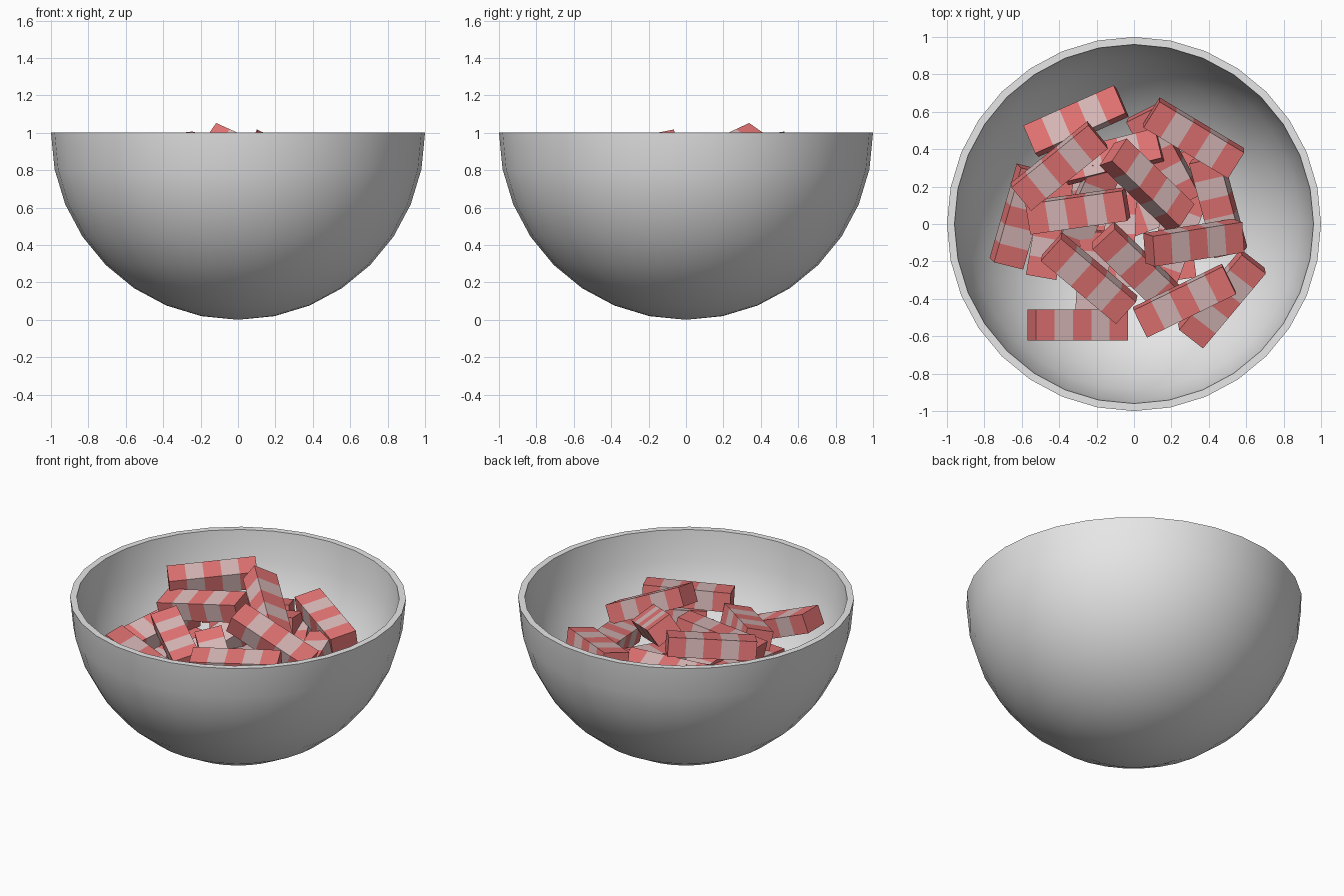
import bpy, bmesh, math
from mathutils import Euler, Vector

if "Cube" in bpy.data.objects:
    bpy.data.objects.remove(bpy.data.objects["Cube"])


def material(name, rgb):
    m = bpy.data.materials.new(name)
    m.diffuse_color = (*rgb, 1)
    m.use_nodes = True
    m.node_tree.nodes["Principled BSDF"].inputs["Base Color"].default_value = m.diffuse_color
    return m


grey = material("bowl grey", (0.8, 0.8, 0.8))
red = material("stripe red", (0.8, 0.18, 0.18))
pale = material("stripe pale pink", (0.72, 0.5, 0.5))


def add(name, bm, mats):
    me = bpy.data.meshes.new(name)
    bm.to_mesh(me)
    bm.free()
    ob = bpy.data.objects.new(name, me)
    bpy.context.collection.objects.link(ob)
    for m in mats:
        me.materials.append(m)
    return ob


# Bowl: hemispherical shell turned from a closed profile
SEG, RINGS, THICK = 32, 8, 0.04
bm = bmesh.new()


def shell(r):
    pole = bm.verts.new((0, 0, 1 - r))
    rings = []
    for i in range(1, RINGS + 1):
        t = math.pi / 2 * i / RINGS
        rings.append([bm.verts.new((r * math.sin(t) * math.cos(2 * math.pi * j / SEG),
                                    r * math.sin(t) * math.sin(2 * math.pi * j / SEG),
                                    1 - r * math.cos(t))) for j in range(SEG)])
    for j in range(SEG):
        k = (j + 1) % SEG
        bm.faces.new((pole, rings[0][j], rings[0][k]))
        for a, b in zip(rings, rings[1:]):
            bm.faces.new((a[j], b[j], b[k], a[k]))
    return rings[-1]


outer, inner = shell(1), shell(1 - THICK)
for j in range(SEG):
    k = (j + 1) % SEG
    bm.faces.new((outer[j], inner[j], inner[k], outer[k]))
bmesh.ops.recalc_face_normals(bm, faces=bm.faces)
bowl = add("bowl", bm, [grey])
bpy.context.view_layer.objects.active = bowl
bowl.select_set(True)
bpy.ops.object.shade_smooth_by_angle(angle=math.radians(40))

# Striped bars: five bands along the length
L, W, H = 0.53, 0.165, 0.12


def bar(name, x, y, z, yaw, rise=0, roll=0):
    bm = bmesh.new()
    bmesh.ops.create_cube(bm, size=1)
    bmesh.ops.scale(bm, vec=(L, W, H), verts=bm.verts)
    for c in (-0.3, -0.1, 0.1, 0.3):
        bmesh.ops.bisect_plane(bm, geom=bm.verts[:] + bm.edges[:] + bm.faces[:],
                               plane_co=(c * L, 0, 0), plane_no=(1, 0, 0))
    for f in bm.faces:
        band = min(4, int((f.calc_center_median().x / L + 0.5) * 5))
        f.material_index = band % 2
    ob = add(name, bm, [red, pale])
    ob.location = Vector((x, y, z))
    ob.rotation_euler = Euler([math.radians(a) for a in (roll, -rise, yaw)])


# x, y, z, yaw, rise, roll
bars = [
    # top layer
    (-0.31, 0.55, 0.62, 24, 4, -12),
    (-0.40, 0.31, 0.91, 39, 5, 10),
    (0.32, 0.46, 0.75, -31, -6, 10),
    (0.07, 0.21, 0.88, -44, -18, -32),
    (-0.30, 0.07, 0.84, 8, 10, 8),
    (0.32, -0.10, 0.84, 9, -24, 12),
    (-0.24, -0.29, 0.76, -40, -8, 15),
    (0.27, -0.41, 0.79, 26, 2, 8),
    (-0.30, -0.54, 0.70, 0, -22, 0),
    (0.02, -0.24, 0.66, -44, -15, 12),
    # middle layer
    (-0.61, 0.04, 0.62, 74, 8, 14),
    (0.45, 0.10, 0.65, -75, -10, 12),
    (0.47, -0.40, 0.60, 50, 10, 12),
    (0.16, 0.36, 0.60, -62, -8, 10),
    (-0.12, 0.36, 0.68, 14, 4, -10),
    (-0.22, -0.30, 0.50, 86, 5, 0),
    (-0.45, -0.02, 0.50, 80, 5, 0),
    (-0.07, 0.10, 0.52, 88, -6, 0),
    (0.23, -0.08, 0.52, 70, 6, 0),
    (-0.25, 0.08, 0.58, 66, 20, 10),
    # buried layer
    (0.00, 0.02, 0.18, 20, 0, 0),
    (0.24, 0.12, 0.33, 80, 0, 0),
    (-0.24, 0.14, 0.34, 100, 0, 0),
    (0.06, -0.24, 0.30, 8, 0, 0),
    (0.00, 0.28, 0.33, -8, 0, 0),
]
for i, b in enumerate(bars):
    bar(f"striped_bar_{i + 1}", *b)
